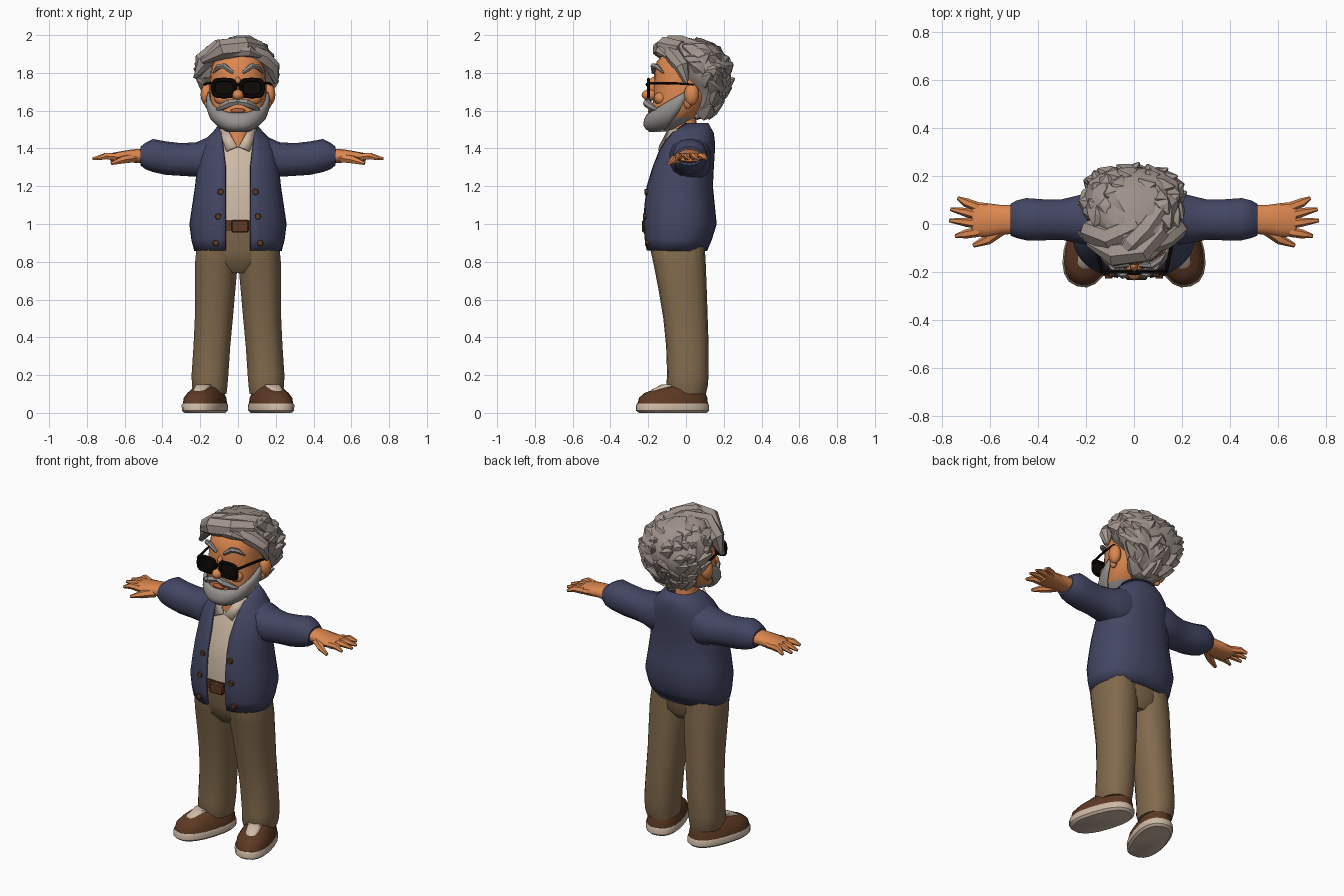
import bpy, bmesh, random
from math import sin, cos, pi, asin, radians, copysign
from mathutils import Vector, Matrix

random.seed(4)
if "Cube" in bpy.data.objects:
    bpy.data.objects.remove(bpy.data.objects["Cube"])


def material(name, code):
    rgb = [(int(code[i:i + 2], 16) / 255) ** 2.2 for i in (0, 2, 4)] + [1]
    m = bpy.data.materials.new(name)
    m.use_nodes = True
    m.diffuse_color = rgb
    m.node_tree.nodes["Principled BSDF"].inputs["Base Color"].default_value = rgb
    return m


hair = material("hair grey", "A0938C")
beard = material("beard grey", "96918E")
skin = material("warm skin", "DB8650")
navy = material("navy knit", "454863")
khaki = material("khaki cloth", "816A4E")
leather = material("brown leather", "5E3C28")
cream = material("cream cotton", "CDB8A4")
black = material("black plastic", "15120F")
lip = material("lip red", "B4603F")


def make(name, bm, mats, mirror=False, thick=0, angle=40, rule=None):
    bmesh.ops.recalc_face_normals(bm, faces=bm.faces)
    if rule:
        for face in bm.faces:
            face.material_index = rule(face.calc_center_median())
    me = bpy.data.meshes.new(name)
    bm.to_mesh(me)
    bm.free()
    for m in mats:
        me.materials.append(m)
    ob = bpy.data.objects.new(name, me)
    bpy.context.collection.objects.link(ob)
    if thick:
        s = ob.modifiers.new("thickness", "SOLIDIFY")
        s.thickness, s.offset = thick, 0
    if mirror:
        ob.modifiers.new("mirror", "MIRROR").use_mirror_merge = False
    bpy.ops.object.select_all(action="DESELECT")
    ob.select_set(True)
    bpy.context.view_layer.objects.active = ob
    bpy.ops.object.shade_smooth_by_angle(angle=radians(angle))
    return ob


def add_grid(bm, f, nu, rows, closed=True, loop=False, caps=True):
    n = nu if closed else nu + 1
    vs = [[bm.verts.new(f(i / nu, r)) for i in range(n)] for r in rows]
    pairs = list(zip(vs, vs[1:])) + ([(vs[-1], vs[0])] if loop else [])
    for lo, hi in pairs:
        for i in range(nu):
            j = (i + 1) % n
            bm.faces.new((lo[i], lo[j], hi[j], hi[i]))
    if closed and caps and not loop:
        bm.faces.new(vs[0])
        bm.faces.new(vs[-1])


def section(prof, z):
    for a, b in zip(prof, prof[1:]):
        if z <= b[0]:
            t = max(0, (z - a[0]) / (b[0] - a[0]))
            return [p + (q - p) * t for p, q in zip(a[1:], b[1:])]
    return prof[-1][1:]


def spow(v, p):
    return copysign(abs(v) ** (2 / p), v)


def surf(prof, a, z, off=0, p=2.3):
    # point on the body at angle a, where 0 is the front
    x0, x1, y0, y1 = section(prof, z)
    return Vector(((x0 + x1) / 2 + ((x1 - x0) / 2 + off) * spow(sin(a), p),
                   (y0 + y1) / 2 - ((y1 - y0) / 2 + off) * spow(cos(a), p), z))


def loft(name, prof, mats, nu=20, off=0, p=2.3, place=lambda v: v, **kw):
    bm = bmesh.new()
    add_grid(bm, lambda t, z: place(surf(prof, 2 * pi * t, z, off, p)), nu, [r[0] for r in prof])
    return make(name, bm, mats, **kw)


def tube(name, paths, mat, sides=6, **kw):
    bm = bmesh.new()
    for pts, radii in paths:
        pts = [Vector(p) for p in pts]

        def f(t, i):
            d = (pts[min(i + 1, len(pts) - 1)] - pts[max(i - 1, 0)]).normalized()
            e = d.cross(Vector((0, 0, 1)) if abs(d.z) < .9 else Vector((0, 1, 0))).normalized()
            return pts[i] + radii[i] * (e * cos(2 * pi * t) + d.cross(e) * sin(2 * pi * t))
        add_grid(bm, f, sides, range(len(pts)))
    return make(name, bm, [mat], **kw)


def blobs(name, items, mat, **kw):
    bm = bmesh.new()
    for loc, size in items:
        bmesh.ops.create_uvsphere(bm, u_segments=12, v_segments=8, radius=1,
                                  matrix=Matrix.Translation(loc) @ Matrix.Diagonal((*size, 1)))
    return make(name, bm, [mat], **kw)


def sym(rows):
    return [(z, -w, w, f, b) for z, w, f, b in rows]


# Cardigan with an open front
TORSO = sym([(.86, .225, -.205, .105), (.92, .24, -.215, .13), (1, .25, -.222, .155),
             (1.1, .235, -.217, .145), (1.2, .22, -.205, .135), (1.3, .21, -.175, .14),
             (1.38, .2, -.145, .145), (1.44, .17, -.115, .145), (1.48, .13, -.09, .14),
             (1.53, .09, -.05, .112)])


def cardigan(t, z):
    gap = .065 + max(0, z - 1.3) * .12
    a = asin(min(.95, gap / section(TORSO, z)[1]) ** 1.15)
    return surf(TORSO, a + t * 2 * (pi - a), z)


bm = bmesh.new()
add_grid(bm, cardigan, 30, [r[0] for r in TORSO], closed=False)
make("cardigan", bm, [navy], thick=.015)

# Sleeves run along x
SLEEVE = [(.1, -.08, .13, 1.23, 1.48), (.17, -.09, .135, 1.23, 1.455), (.22, -.085, .125, 1.25, 1.433),
          (.3, -.068, .105, 1.255, 1.428), (.38, -.07, .105, 1.26, 1.437), (.45, -.07, .11, 1.275, 1.45),
          (.49, -.06, .1, 1.29, 1.43), (.515, -.05, .085, 1.31, 1.41)]
sideways = lambda v: Vector((v.z, v.x, v.y))
loft("sleeves", SLEEVE, [navy], nu=14, place=sideways, mirror=True)

# Hands
PALM = [(.48, -.04, .08, 1.32, 1.4), (.56, -.045, .08, 1.325, 1.395),
        (.62, -.055, .088, 1.325, 1.385), (.675, -.05, .092, 1.332, 1.375)]
loft("palms", PALM, [skin], nu=12, place=sideways, mirror=True)
fingers = [([(.65, y, 1.355), (.7, (y + ty) / 2, 1.36), (tx, ty, 1.345)], (.021, .019, .008))
           for y, tx, ty in ((.07, .735, .108), (.035, .765, .062), (0, .77, .015), (-.033, .745, -.05))]
fingers.append(([(.55, -.02, 1.35), (.61, -.065, 1.34), (.67, -.09, 1.32)], (.026, .022, .009)))
tube("fingers", fingers, skin, mirror=True)

# Shirt with a V neck, collar, neck
bm = bmesh.new()


def shirt(t, v):
    a = 2 * pi * t
    top = 1.405 + .09 * min(1, abs(sin(a / 2)) * 2.2)
    return surf(TORSO, a, .97 + (top - .97) * v, -.02)


add_grid(bm, shirt, 28, [i / 8 for i in range(9)], caps=False)
make("shirt", bm, [cream])
bm = bmesh.new()
bm.faces.new([bm.verts.new(p) for p in ((.004, -.14, 1.41), (.06, -.142, 1.385),
                                        (.1, -.045, 1.505), (.052, -.095, 1.495))])
make("shirt_collar", bm, [cream], mirror=True, thick=.009)
loft("neck", sym([(1.36, .1, -.1, .08), (1.42, .07, -.1, .07), (1.48, .062, -.09, .06),
                  (1.6, .06, -.07, .05)]), [skin], nu=14)

# Buttons
bm = bmesh.new()
for x, z in ((.092, 1.17), (.105, 1.04), (.117, .9)):
    x0, w, y0, y1 = section(TORSO, z)
    y = (y0 + y1) / 2 - (y1 - y0) / 2 * (1 - (x / w) ** 2.3) ** (1 / 2.3)
    bmesh.ops.create_cone(bm, cap_ends=True, segments=8, radius1=.018, radius2=.015, depth=.02,
                          matrix=Matrix.Translation((x, y - .01, z)) @ Matrix.Rotation(pi / 2, 4, "X"))
make("buttons", bm, [leather], mirror=True)

# Trousers and belt
loft("trouser_seat", sym([(.74, .07, -.13, .06), (.79, .2, -.168, .095), (.86, .215, -.188, .097),
                          (.99, .22, -.198, .13)]), [khaki], nu=24)
LEG = [(.1, .06, .235, -.09, .105), (.14, .055, .245, -.105, .115), (.2, .05, .247, -.1, .12),
       (.35, .04, .237, -.105, .12), (.5, .026, .23, -.12, .115), (.65, .013, .23, -.145, .11),
       (.78, .001, .23, -.17, .105), (.87, 0, .222, -.19, .1), (.95, 0, .2, -.19, .1)]
loft("trouser_legs", LEG, [khaki], nu=18, mirror=True)
bm = bmesh.new()
add_grid(bm, lambda t, z: surf(TORSO, 2 * pi * t, z, -.013), 28, (.965, 1.02))
make("belt", bm, [leather])
bm = bmesh.new()
bmesh.ops.create_cube(bm, size=1, matrix=Matrix.Translation((.01, -.22, .988)) @ Matrix.Diagonal((.09, .025, .066, 1)))
bmesh.ops.bevel(bm, geom=bm.edges, offset=.006, segments=1, affect="EDGES")
make("belt_buckle", bm, [leather])

# Shoes, turned outward
turn = Matrix.Translation((.175, -.07, 0)) @ Matrix.Rotation(radians(18), 4, "Z")
for name, rows, mat in (
        ("shoe_soles", [(0, .09, -.185, .185), (.012, .103, -.2, .198), (.04, .105, -.2, .198),
                        (.05, .1, -.194, .193)], cream),
        ("shoe_uppers", [(.045, .1, -.193, .192), (.08, .095, -.184, .188), (.105, .08, -.155, .18),
                         (.125, .07, -.1, .172), (.14, .055, -.05, .155)], leather),
        ("shoe_tongues", [(.1, .042, -.13, .02), (.12, .042, -.12, .02), (.15, .04, -.06, .02)], cream)):
    loft(name, sym(rows), [mat], nu=20, p=2.4, place=lambda v: turn @ v, mirror=True)

# Head and beard
HEAD = sym([(1.49, .05, -.185, -.09), (1.52, .09, -.203, -.02), (1.56, .125, -.197, .04),
            (1.62, .146, -.18, .1), (1.68, .15, -.17, .14), (1.74, .15, -.17, .16),
            (1.8, .145, -.168, .16), (1.86, .135, -.155, .15), (1.92, .1, -.1, .11), (1.95, .04, -.04, .05)])
loft("head", HEAD, [skin, beard], nu=24, rule=lambda c: int(c.z < 1.56))


def whiskers(t, v):
    a = (2 * t - 1) * 1.65
    top = 1.585 + .12 * (abs(a) / 1.65) ** 2
    return surf(HEAD, a, 1.492 + (top - 1.492) * v, .004 + .014 * sin(pi * v) ** .5)


bm = bmesh.new()
add_grid(bm, whiskers, 22, [i / 6 for i in range(7)], closed=False)
make("beard", bm, [beard], thick=.012)
tube("moustache", [([(0, -.198, 1.65), (.045, -.207, 1.64), (.085, -.185, 1.62), (.115, -.15, 1.6)],
                    (.016, .022, .018, .006))], beard, mirror=True)
tube("eyebrows", [([(.025, -.172, 1.8), (.075, -.172, 1.838), (.105, -.152, 1.832), (.132, -.12, 1.8)],
                   (.01, .016, .014, .004))], beard, mirror=True)
blobs("lower_lip", [((0, -.188, 1.6), (.04, .014, .013))], lip)
blobs("nose", [((0, -.192, 1.683), (.032, .043, .03)), ((0, -.17, 1.73), (.018, .03, .05))], skin)
blobs("cheeks", [((.08, -.135, 1.665), (.045, .035, .035))], skin, mirror=True)
blobs("ears", [((.165, .03, 1.685), (.033, .04, .058)), ((.158, .01, 1.64), (.02, .022, .03))], skin, mirror=True)

# Glasses
bm = bmesh.new()
ring = [2 * pi * i / 6 for i in range(6)]


def rim(t, v):
    a, r = 2 * pi * t, .011 * cos(v)
    return Vector((.074 + (.058 + r) * spow(cos(a), 3.2), -.198 + .01 * sin(v),
                   1.72 + (.044 + r) * spow(sin(a), 3.2)))


add_grid(bm, rim, 20, ring, loop=True)
make("glasses_rims", bm, [black], mirror=True)
blobs("glasses_lenses", [((.074, -.196, 1.72), (.058, .004, .045))], black, mirror=True)
tube("glasses_temples", [([(.134, -.198, 1.745), (.163, -.06, 1.745), (.178, .04, 1.738)], (.008, .007, .006)),
                         ([(0, -.205, 1.738), (.03, -.2, 1.735)], (.01, .01))], black, mirror=True)

# Hair mass with loose tufts
HAIR = [(1.56, -.07, .07, .04, .1), (1.6, -.12, .12, .05, .15), (1.66, -.155, .155, .055, .19),
        (1.72, -.185, .185, .045, .22), (1.78, -.21, .2, -.03, .238), (1.84, -.212, .2, -.05, .236),
        (1.9, -.185, .175, -.08, .2), (1.95, -.12, .13, -.09, .15), (1.98, -.05, .06, -.07, .07)]
rough = lambda v: v + Vector([random.uniform(-.01, .01) for _ in range(3)])
loft("hair_mass", HAIR, [hair], nu=18, place=rough, angle=30)
tufts = []
for z, start, count in ((1.63, 120, 6), (1.69, 115, 8), (1.76, 85, 10), (1.82, 80, 11), (1.88, 75, 11), (1.93, 80, 8)):
    for i in range(count):
        a = radians(start + (360 - 2 * start) * (i + random.uniform(-.3, .3)) / (count - 1))
        s, h = random.choice((-.2, .2)), z + random.uniform(-.02, .02)
        tufts.append(([surf(HAIR, a, h - .02, -.04), surf(HAIR, a + s / 2, h, -.012),
                       surf(HAIR, a + s, h + .015, .022)], (.05, .038, .004)))
tube("hair_tufts", tufts, hair, sides=5, angle=30)

# Swept quiff and side locks
tube("hair_quiff", [
    ([(.11, -.02, 1.92), (.03, -.11, 1.938), (-.08, -.125, 1.925), (-.19, -.08, 1.86)], (.05, .055, .055, .015)),
    ([(.02, 0, 1.94), (-.1, -.06, 1.92), (-.185, -.03, 1.86), (-.225, -.04, 1.77)], (.05, .06, .05, .015)),
    ([(.05, -.09, 1.92), (.13, -.06, 1.885), (.185, -.02, 1.83), (.2, 0, 1.745)], (.04, .045, .04, .012)),
    ([(.12, .08, 1.92), (.05, -.02, 1.95), (-.01, -.08, 1.95), (-.07, -.15, 1.925)], (.04, .05, .05, .02)),
    ([(-.02, -.12, 1.92), (.06, -.13, 1.915), (.12, -.1, 1.885)], (.04, .032, .008))],
    hair, sides=7, angle=30)
